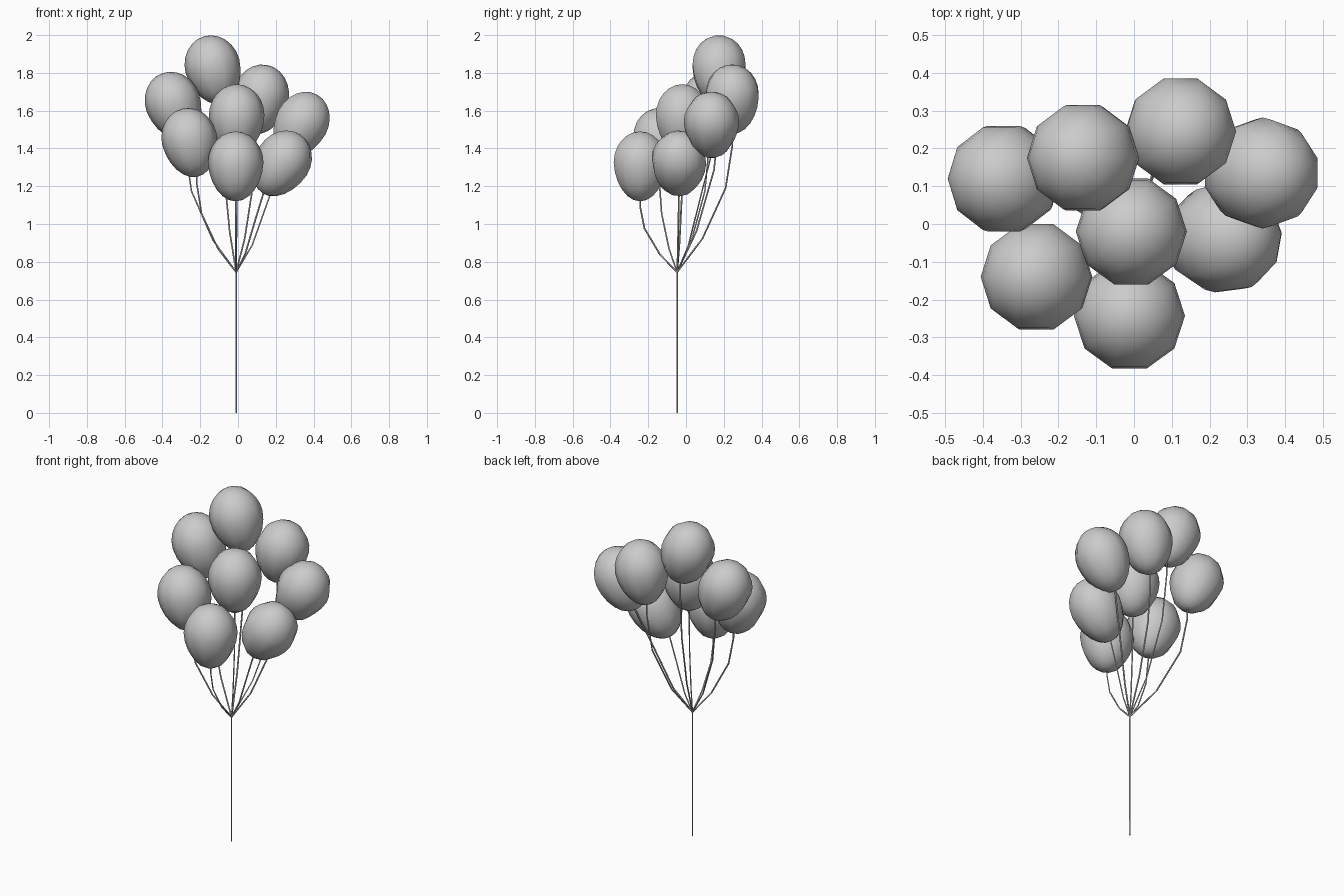
import bpy, bmesh
from math import radians
from mathutils import Vector, Matrix

cube = bpy.data.objects.get("Cube")
if cube:
    bpy.data.objects.remove(cube, do_unlink=True)


def make_material(name, color):
    mat = bpy.data.materials.new(name)
    mat.use_nodes = True
    mat.diffuse_color = color
    mat.node_tree.nodes["Principled BSDF"].inputs["Base Color"].default_value = color
    return mat


GREY = make_material("plain grey", (0.6, 0.6, 0.6, 1))
KNOT = Vector((-0.01, -0.047, 0.745))
RADIUS, CROWN, TAIL = 0.147, 0.165, 0.205


def add_balloon(name, turn):
    # Ten-sided egg, longer below its widest ring
    bm = bmesh.new()
    bmesh.ops.create_uvsphere(bm, u_segments=10, v_segments=12, radius=1,
                              matrix=Matrix.Rotation(radians(18), 4, "Z"))
    for v in bm.verts:
        taper = 1 + 0.06 * min(v.co.z, 0)
        v.co.x *= RADIUS * taper
        v.co.y *= RADIUS * taper
        v.co.z *= CROWN if v.co.z > 0 else TAIL
    for f in bm.faces:
        f.smooth = True
    mesh = bpy.data.meshes.new(name)
    bm.to_mesh(mesh)
    bm.free()
    mesh.materials.append(GREY)
    obj = bpy.data.objects.new(name, mesh)
    obj.matrix_world = turn
    bpy.context.collection.objects.link(obj)


def add_string(name, points):
    curve = bpy.data.curves.new(name, "CURVE")
    curve.dimensions = "3D"
    curve.bevel_depth = 0.0045
    curve.bevel_resolution = 0
    curve.use_fill_caps = True
    spline = curve.splines.new("POLY")
    spline.points.add(len(points) - 1)
    for p, co in zip(spline.points, points):
        p.co = (*co, 1)
    curve.materials.append(GREY)
    bpy.context.collection.objects.link(bpy.data.objects.new(name, curve))


# Name, widest-ring centre, sideways lean and spin in degrees
balloons = [
    ("top", (-0.135, 0.175, 1.835), -15, 0),
    ("left_back", (-0.345, 0.12, 1.643), -20, 0),
    ("right_back", (0.123, 0.245, 1.68), 10, 0),
    ("far_right", (0.34, 0.135, 1.54), 28, 18),
    ("centre", (-0.007, -0.02, 1.575), 0, 0),
    ("left_front", (-0.258, -0.14, 1.45), -12, 0),
    ("front", (-0.012, -0.243, 1.325), 0, 0),
    ("right_front", (0.24, -0.037, 1.335), 32, 6),
]
# Share of the sideways reach and of the height along each string
BEND = [(0, 0), (0.46, 0.24), (0.88, 0.6), (1, 0.9), (1, 1)]
SLACK = [(0, 0), (0.33, 0.23), (0.69, 0.65), (1, 1)]

for name, centre, lean, spin in balloons:
    turn = (Matrix.Translation(centre) @ Matrix.Rotation(radians(lean), 4, "Y")
            @ Matrix.Rotation(radians(spin), 4, "Z"))
    add_balloon(name + "_balloon", turn)
    reach = turn @ Vector((0, 0, 0.01 - TAIL)) - KNOT
    path = SLACK if lean > 20 else BEND
    add_string(name + "_string",
               [KNOT + Vector((reach.x * s, reach.y * s, reach.z * h)) for s, h in path])

# Gathered strings hanging to the ground
add_string("main_string", [KNOT, Vector((KNOT.x, KNOT.y, 0))])
